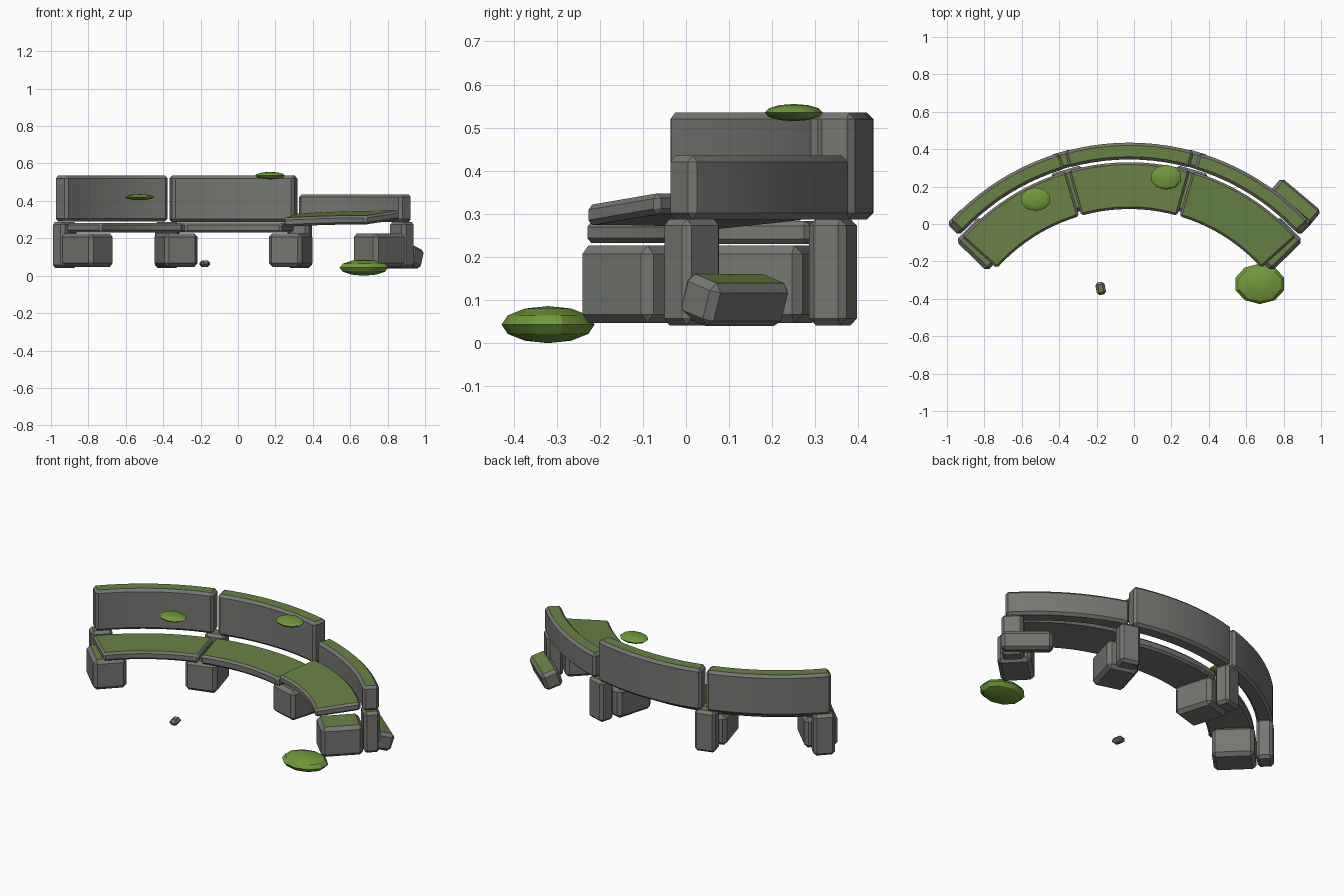
import bpy, bmesh, math
from mathutils import Matrix, Vector

if "Cube" in bpy.data.objects:
    bpy.data.objects.remove(bpy.data.objects["Cube"])

CX, CY = -0.025, -0.87          # centre of the bench arc


def material(name, rgb):
    m = bpy.data.materials.new(name)
    m.diffuse_color = (*rgb, 1)
    m.use_nodes = True
    m.node_tree.nodes["Principled BSDF"].inputs["Base Color"].default_value = m.diffuse_color
    return m


STONE = material("grey stone", (0.178, 0.184, 0.168))
MOSS = material("moss coating", (0.138, 0.223, 0.058))
CLUMP = material("bright moss", (0.162, 0.32, 0.042))


def polar(r, a):
    t = math.radians(a)
    return CX + r * math.sin(t), CY + r * math.cos(t)


def finish(bm, name, mats, matrix=None):
    me = bpy.data.meshes.new(name)
    if matrix:
        bm.transform(matrix)
    bm.to_mesh(me)
    bm.free()
    for m in mats:
        me.materials.append(m)
    ob = bpy.data.objects.new(name, me)
    bpy.context.collection.objects.link(ob)
    bpy.ops.object.select_all(action='DESELECT')
    ob.select_set(True)
    bpy.context.view_layer.objects.active = ob
    bpy.ops.object.shade_smooth_by_angle(angle=math.radians(30))
    return ob


def stone(bm, name, chamfer, matrix=None):
    # chamfer the sharp edges, then cover the flat top with moss
    bmesh.ops.recalc_face_normals(bm, faces=bm.faces)
    edges = [e for e in bm.edges if e.calc_face_angle(0) > math.radians(40)]
    bmesh.ops.bevel(bm, geom=edges, offset=chamfer, segments=1,
                    profile=0.5, affect='EDGES', clamp_overlap=True)
    bm.normal_update()
    for f in bm.faces:
        f.material_index = 1 if f.normal.z > 0.95 else 0
    return finish(bm, name, [STONE, MOSS], matrix)


def slab(name, r0, r1, a0, a1, z0, z1, chamfer, matrix=None, n=10):
    bm = bmesh.new()
    rings = []
    for i in range(n + 1):
        a = a0 + (a1 - a0) * i / n
        rings.append([bm.verts.new((*polar(r, a), z))
                      for r, z in ((r0, z0), (r1, z0), (r1, z1), (r0, z1))])
    for p, q in zip(rings, rings[1:]):
        for k in range(4):
            bm.faces.new((p[k], p[(k + 1) % 4], q[(k + 1) % 4], q[k]))
    bm.faces.new(rings[0])
    bm.faces.new(rings[-1])
    return stone(bm, name, chamfer, matrix)


def block(name, size, matrix, chamfer):
    bm = bmesh.new()
    bmesh.ops.create_cube(bm, size=1)
    bm.transform(Matrix.Diagonal((*size, 1)))
    return stone(bm, name, chamfer, matrix)


def clump(name, loc, size):
    bm = bmesh.new()
    bmesh.ops.create_uvsphere(bm, u_segments=10, v_segments=6, radius=1)
    bm.transform(Matrix.Translation(loc) @ Matrix.Diagonal((*size, 1)))
    ob = finish(bm, name, [CLUMP])
    ob.data.shade_smooth()


# seat slabs; the right one is dislodged and tilted
slab("seat_left", 0.95, 1.2, -48.2, -16.4, 0.232, 0.282, 0.012)
slab("seat_middle", 0.95, 1.2, -15.7, 15.7, 0.230, 0.284, 0.012)
shear = Matrix.Identity(4)
shear[2][0], shear[2][1] = 0.079, 0.083
pivot = Matrix.Translation((0.55, 0.08, 0))
slab("seat_right", 0.95, 1.2, 16.4, 48, 0.288, 0.336, 0.012,
     pivot @ shear @ pivot.inverted())

# backrest slabs; the right one is broken lower
slab("back_left", 1.215, 1.305, -47.3, -16.6, 0.29, 0.535, 0.015)
slab("back_middle", 1.215, 1.305, -15.4, 15.4, 0.287, 0.535, 0.015)
slab("back_right", 1.215, 1.305, 16.6, 47.3, 0.287, 0.435, 0.015)

# front legs and rear posts at the slab joints
for i, a in enumerate((-45.6, -16.3, 16.3, 45.6)):
    rot = Matrix.Rotation(-math.radians(a), 4, 'Z')
    block(f"front_leg_{i + 1}", (0.185, 0.235, 0.18),
          Matrix.Translation((*polar(1.092, a), 0.137)) @ rot, 0.02)
    block(f"rear_post_{i + 1}", (0.12, 0.09, 0.247),
          Matrix.Translation((*polar(1.262, a), 0.165)) @ rot, 0.016)

# fallen block leaning at the right rear
block("fallen_block", (0.28, 0.105, 0.105),
      Matrix.Translation((0.857, 0.112, 0.1))
      @ Matrix.Rotation(math.radians(-40), 4, 'Z')
      @ Matrix.Rotation(math.radians(-18), 4, 'X'), 0.018)

# small pebble in front
block("pebble", (0.05, 0.068, 0.034),
      Matrix.Translation((-0.178, -0.345, 0.064))
      @ Matrix.Rotation(0.2, 4, 'Z'), 0.013)

# moss clumps
clump("ground_moss", (0.673, -0.32, 0.043), (0.137, 0.108, 0.043))
clump("back_moss", (0.172, 0.25, 0.535), (0.084, 0.067, 0.02))
clump("seat_moss", (-0.526, 0.132, 0.42), (0.081, 0.063, 0.016))
